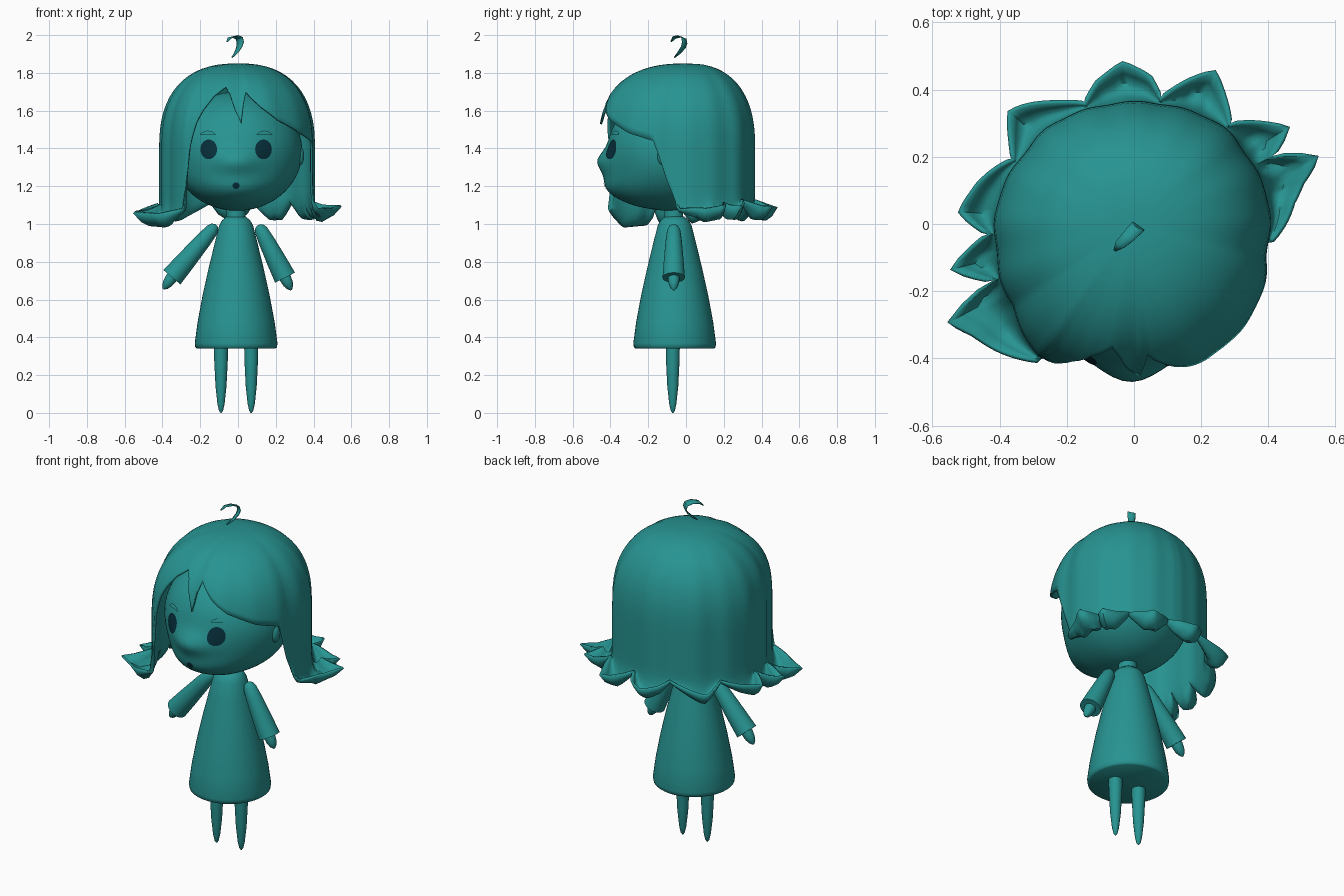
import bpy, bmesh, math
from mathutils import Vector

cube = bpy.data.objects.get("Cube")
if cube:
    bpy.data.objects.remove(cube)


def material(name, rgb):
    m = bpy.data.materials.new(name)
    m.use_nodes = True
    m.diffuse_color = (*rgb, 1)
    m.node_tree.nodes["Principled BSDF"].inputs["Base Color"].default_value = (*rgb, 1)
    return m


teal = material("teal", (0.02, 0.295, 0.285))
dark = material("dark_blue", (0.002, 0.029, 0.045))


def finish(name, bm, mat=teal, angle=45, thickness=0):
    bmesh.ops.recalc_face_normals(bm, faces=bm.faces)
    mesh = bpy.data.meshes.new(name)
    bm.to_mesh(mesh)
    bm.free()
    mesh.materials.append(mat)
    obj = bpy.data.objects.new(name, mesh)
    bpy.context.collection.objects.link(obj)
    if thickness:
        mod = obj.modifiers.new("thickness", 'SOLIDIFY')
        mod.thickness = thickness
        mod.offset = -1
    bpy.ops.object.select_all(action='DESELECT')
    obj.select_set(True)
    bpy.context.view_layer.objects.active = obj
    bpy.ops.object.shade_smooth_by_angle(angle=math.radians(angle))


def bridge(bm, rows, closed=True):
    for a, b in zip(rows, rows[1:]):
        n = len(a)
        for i in range(n if closed else n - 1):
            j = (i + 1) % n
            bm.faces.new((a[i], a[j], b[j], b[i]))


def lathe(name, start, end, profile, segs=32):
    """Round form along start-end; profile holds (fraction, radius)."""
    start, end = Vector(start), Vector(end)
    axis = end - start
    u = axis.cross(Vector((0, 1, 0))).normalized()
    v = axis.cross(u).normalized()
    bm = bmesh.new()
    rows = []
    for f, r in profile:
        c = start + axis * f
        rows.append([bm.verts.new(c + r * (u * math.cos(a) + v * math.sin(a)))
                     for a in (math.tau * i / segs for i in range(segs))])
    bridge(bm, rows)
    bm.faces.new(rows[0])
    bm.faces.new(rows[-1])
    finish(name, bm)


def interp(table, x):
    for (x0, y0), (x1, y1) in zip(table, table[1:]):
        if x0 <= x <= x1:
            return y0 + (y1 - y0) * (x - x0) / (x1 - x0)
    return table[-1][1]


# Body, neck and legs
lathe("dress", (-0.01, -0.06, 0.34), (-0.01, -0.06, 1.04),
      [(0, .207), (.01, .216), (.04, .219), (.2, .204), (.4, .178), (.6, .147),
       (.8, .113), (.93, .09), (.97, .075), (1, .05)], 48)
lathe("neck", (-0.01, -0.065, 1.0), (-0.01, -0.065, 1.15), [(0, .05), (1, .05)])
for side, x in (("right", -0.09), ("left", 0.07)):
    lathe(side + "_leg", (x, -0.07, 0), (x, -0.07, 0.4),
          [(0, .003), (.03, .011), (.12, .019), (.35, .029), (.7, .036), (1, .038)], 24)

# Sleeves and hands
for side, top, cuff, tip in (("right", (-.115, .995), (-.35, .718), (-.395, .655)),
                             ("left", (.108, .995), (.249, .716), (.282, .65))):
    at = lambda p: (p[0], -0.065, p[1])
    lathe(side + "_sleeve", at(top), at(cuff),
          [(0, .008), (.03, .024), (.1, .035), (.3, .043), (.7, .053), (1, .059)])
    lathe(side + "_hand", at(cuff), at(tip),
          [(-.3, .03), (.1, .031), (.5, .027), (.8, .018), (1, .004)], 20)

# Head with a full chin and a small raised nose
HEAD = Vector((-0.005, -0.08, 1.385))
SIZE = Vector((0.345, 0.335, 0.315))


def bump(x, z):
    dx = x + 0.01
    nose = 0.053 * math.exp(-(dx / .085) ** 2 / 2 - ((z - 1.33) / .045) ** 2 / 2)
    chin = 0.085 * math.exp(-(dx / .19) ** 2 / 2 - ((z - 1.165) / .075) ** 2 / 2)
    return nose + chin


def face_y(x, z):
    k = 1 - ((x - HEAD.x) / SIZE.x) ** 2 - ((z - HEAD.z) / SIZE.z) ** 2
    return HEAD.y - SIZE.y * math.sqrt(max(k, 0)) - bump(x, z)


bm = bmesh.new()
bmesh.ops.create_uvsphere(bm, u_segments=72, v_segments=48, radius=1)
for v in bm.verts:
    front = min(1, max(0, -v.co.y * 2.5))
    v.co = HEAD + v.co * SIZE
    v.co.y -= bump(v.co.x, v.co.z) * front
finish("head", bm, angle=80)

for side, s in (("right", -1), ("left", 1)):
    bm = bmesh.new()
    bmesh.ops.create_uvsphere(bm, u_segments=20, v_segments=14, radius=1)
    for v in bm.verts:
        v.co = Vector((s * 0.328, -0.12, 1.36)) + v.co * Vector((.022, .032, .05))
    finish(side + "_ear", bm)


def plate(name, x, z, rx, rz, mat, lift, arch=0):
    """Thin oval that follows the face."""
    bm = bmesh.new()
    rows = []
    for ring in range(1, 6):
        k, row = ring / 5, []
        for i in range(32):
            a = math.tau * i / 32
            px = x + rx * k * math.cos(a)
            pz = z + rz * k * math.sin(a) - arch * (k * math.cos(a)) ** 2
            row.append(bm.verts.new((px, face_y(px, pz) - lift, pz)))
        rows.append(row)
    bridge(bm, rows)
    bm.faces.new(rows[0])
    finish(name, bm, mat)


for side, s in (("right", -1), ("left", 1)):
    plate(side + "_eye", -0.01 + s * 0.145, 1.395, .044, .052, dark, 0.005)
    plate(side + "_brow", -0.01 + s * 0.15, 1.484, .042, .01, teal, 0.009, .012)
plate("mouth", -0.01, 1.203, .019, .017, dark, 0.004)

# Hair: tables run round the head in degrees, 0 at the left, 270 at the front
RADIUS = [(0, .405), (40, .395), (90, .36), (136, .385), (180, .415), (214, .435),
          (234, .49), (246, .475), (260, .485), (270, .462), (278, .48), (290, .475),
          (306, .465), (326, .44), (346, .41), (360, .405)]
HEM = [(0, 1.1), (20, 1.14), (140, 1.13), (200, 1.11), (234, 1.09), (236, 1.28),
       (238, 1.42), (242, 1.54), (246, 1.61), (252, 1.68), (260, 1.73), (264, 1.69),
       (270, 1.57), (272, 1.53), (274, 1.64), (276, 1.70), (286, 1.62), (298, 1.55),
       (318, 1.48), (336, 1.44), (340, 1.36), (346, 1.22), (352, 1.12), (356, 1.09), (360, 1.1)]
TIPS = [(0, .035), (8, .07), (14, .11), (20, .175), (26, .05), (32, .145), (46, .01),
        (62, .13), (78, .01), (84, .07), (94, .11), (104, .07), (112, .01), (138, .105),
        (152, .01), (166, .07), (176, .1), (184, .01), (194, .135), (202, .01),
        (208, .185), (236, 0), (352, 0), (360, .035)]
MID, DOME, POWER = 1.4, 0.45, 2.45


def strand(deg):
    """Points of one meridian from crown to curled tip."""
    hem, tip, R = interp(HEM, deg), interp(TIPS, deg), interp(RADIUS, deg)
    if hem > MID:
        total = math.acos(((hem - MID) / DOME) ** (POWER / 2))
    else:
        total = math.pi / 2 + (MID - hem) / DOME
    a = math.radians(deg)
    ripple = 0.0025 * math.cos(a * 16) + 0.003 * math.sin(a * 9)
    pts = []
    for k in range(1, 23):
        q = total * k / 22
        if q < math.pi / 2:
            r, z = math.sin(q) ** (2 / POWER), MID + DOME * math.cos(q) ** (2 / POWER)
        else:
            r, z = 1, MID - (q - math.pi / 2) * DOME
        pts.append((r * (R + ripple * r), z))
    r0, z0 = pts[-1]
    drop = min(1, tip / .1)
    for out, down in ((.05, .04), (.14, .075), (.3, .1), (.5, .105), (.75, .085), (1, .04)):
        pts.append((r0 + tip * out, z0 - drop * down))
    return [(r * math.cos(a), r * math.sin(a), z) for r, z in pts]


bm = bmesh.new()
columns = [[bm.verts.new(p) for p in strand(d)] for d in range(0, 360, 2)]
rows = list(zip(*columns))
bridge(bm, rows)
bm.faces.new(rows[0])
bmesh.ops.remove_doubles(bm, verts=bm.verts, dist=0.0008)
finish("hair", bm, angle=50, thickness=0.012)

# Loose curl above the crown
path = [(-.03, -.06, 1.88), (-.008, -.035, 1.905), (.008, -.012, 1.935), (.014, -.005, 1.96),
        (.008, -.01, 1.985), (-.015, -.035, 1.996), (-.042, -.062, 1.99), (-.058, -.08, 1.968)]
widths = (.003, .013, .019, .022, .022, .02, .016, .004)
across = Vector((.8, -.55, .2))
bm = bmesh.new()
ribbon = [[bm.verts.new(Vector(p) + across * w * s) for s in (-1, 0, 1)]
          for p, w in zip(path, widths)]
bridge(bm, ribbon, closed=False)
finish("loose_curl", bm, thickness=0.005)
